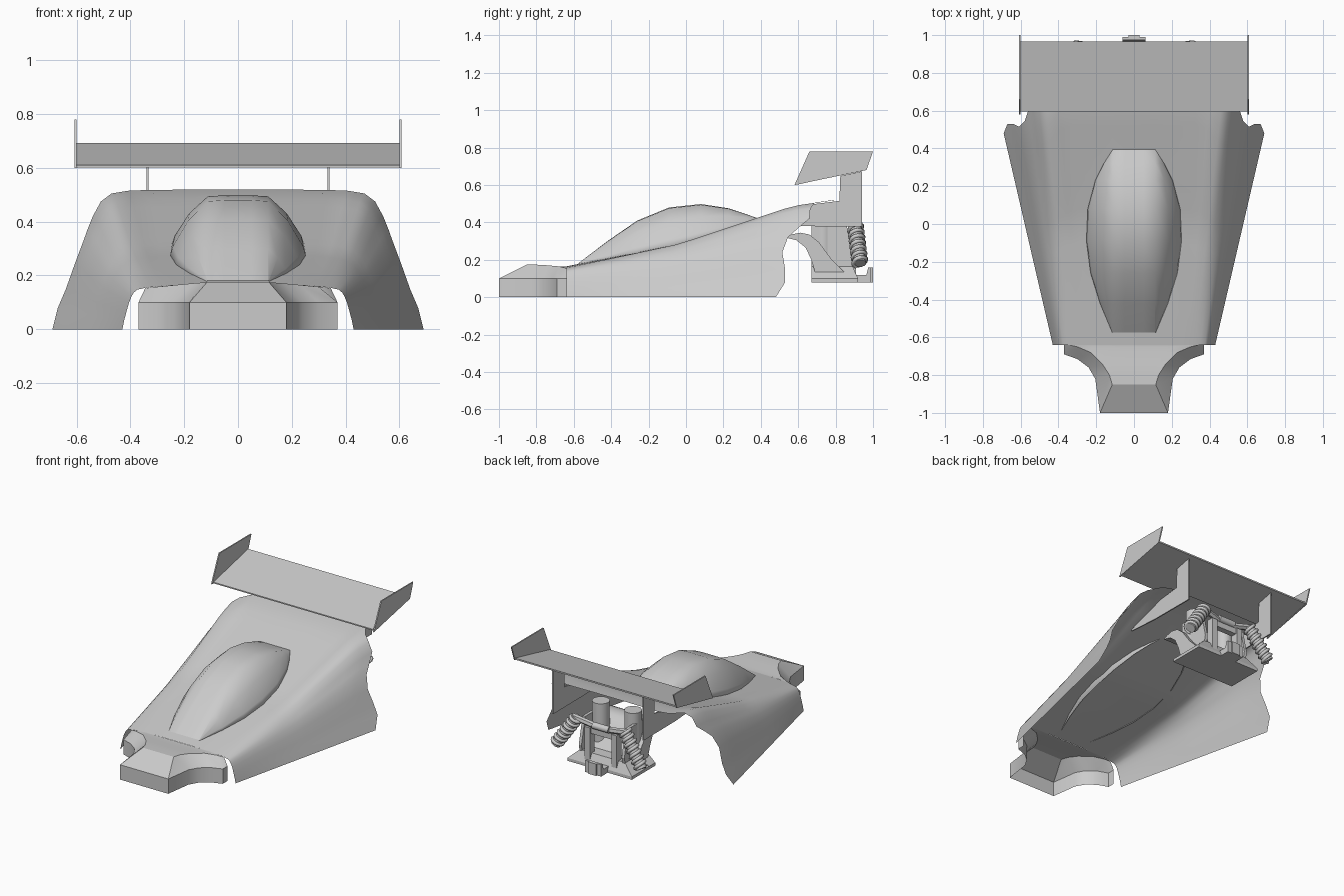
import bpy, bmesh, math
from mathutils import Vector

cube = bpy.data.objects.get("Cube")
if cube:
    bpy.data.objects.remove(cube)

grey = bpy.data.materials.new("plain grey")
grey.use_nodes = True
COLOUR = (0.6, 0.6, 0.6, 1)
grey.diffuse_color = COLOUR
grey.node_tree.nodes["Principled BSDF"].inputs["Base Color"].default_value = COLOUR


def make(name, verts, faces, smooth=None):
    me = bpy.data.meshes.new(name)
    me.from_pydata(verts, [], faces)
    bm = bmesh.new()
    bm.from_mesh(me)
    bmesh.ops.remove_doubles(bm, verts=bm.verts, dist=1e-4)
    bmesh.ops.recalc_face_normals(bm, faces=bm.faces)
    bm.to_mesh(me)
    bm.free()
    me.materials.append(grey)
    ob = bpy.data.objects.new(name, me)
    bpy.context.collection.objects.link(ob)
    if smooth:
        bpy.ops.object.select_all(action='DESELECT')
        ob.select_set(True)
        bpy.context.view_layer.objects.active = ob
        bpy.ops.object.shade_smooth_by_angle(angle=math.radians(smooth))
    return ob


def loft(name, rows, smooth=None):
    """Quad grid through equal-length rows of points."""
    n = len(rows[0])
    faces = [(r * n + c, r * n + c + 1, (r + 1) * n + c + 1, (r + 1) * n + c)
             for r in range(len(rows) - 1) for c in range(n - 1)]
    return make(name, [p for row in rows for p in row], faces, smooth)


def both(half):
    """Mirror a row that runs from the left edge to the middle."""
    return half + [(-x, y, z) for x, y, z in reversed(half)]


def plate(name, outline, x0, x1, smooth=None):
    """Side outline (y, z) extruded from x0 to x1."""
    n = len(outline)
    verts = [(x, y, z) for x in (x0, x1) for y, z in outline]
    faces = [tuple(range(n)), tuple(range(n, 2 * n))]
    faces += [(i, (i + 1) % n, n + (i + 1) % n, n + i) for i in range(n)]
    return make(name, verts, faces, smooth)


def box(name, x0, x1, y0, y1, z0, z1):
    return plate(name, [(y0, z0), (y1, z0), (y1, z1), (y0, z1)], x0, x1)


def rod(name, a, b, r, sides=12):
    a, b = Vector(a), Vector(b)
    d = (b - a).normalized()
    u = d.orthogonal().normalized()
    v = d.cross(u)
    ring = [u * math.cos(k * math.tau / sides) * r + v * math.sin(k * math.tau / sides) * r
            for k in range(sides)]
    faces = [(k, (k + 1) % sides, sides + (k + 1) % sides, sides + k) for k in range(sides)]
    faces += [tuple(range(sides)), tuple(range(sides, 2 * sides))]
    return make(name, [a + p for p in ring] + [b + p for p in ring], faces, 40)


def lerp(table, t):
    for (a, p), (b, q) in zip(table, table[1:]):
        if t <= b:
            return p + (q - p) * max(0, t - a) / (b - a)
    return table[-1][1]


# Body shell: front arch drawn out to the rear edge
FRONT, REAR = -0.64, 0.79
front_arch = [(.43, 0), (.424, .03), (.415, .065), (.405, .1), (.396, .122), (.387, .137),
              (.375, .147), (.35, .153), (.32, .157), (.285, .16), (.25, .163), (.115, .165)]
rear_edge = [(.69, .48, 0), (.67, .53, .08), (.64, .53, .15), (.608, .515, .24),
             (.578, .545, .32), (.56, .6, .37), (.54, .66, .42), (.51, .665, .475),
             (.47, .69, .505), (.41, .77, .515), (.34, REAR, .518), (.115, REAR, .52)]
rise = [(0, 0), (.2, .16), (.45, .365), (.73, .72), (.91, .95), (1, 1)]


def body_z(y):
    return .165 + .355 * lerp(rise, (y - FRONT) / (REAR - FRONT))


rows = []
for k in range(17):
    t = k / 16
    rows.append(both([(fx + (rx - fx) * t, FRONT + (ry - FRONT) * t,
                       fz + (rz - fz) * lerp(rise, t))
                      for (fx, fz), (rx, ry, rz) in zip(front_arch, rear_edge)]))
loft("body_shell", rows, 70)

# Canopy bubble, its rim dipping just through the shell
canopy = [(-.575, .115, .182), (-.42, .18, .3), (-.26, .23, .41), (-.09, .252, .48),
          (.08, .245, .498), (.23, .205, .475), (.32, .16, .445), (.395, .112, .418)]
rows = []
for y, w, top in canopy:
    base = body_z(y)
    h, s = max(0, top - base), w - .112
    rows.append(both([(w - s * .15, y, base - .2 * s), (w, y, base),
                      (.112 + s * .93, y, base + h * .16), (.112 + s * .52, y, base + h * .63),
                      (.112, y, base + h * .98), (.05, y, base + h)]))
loft("canopy", rows, 60)

# Hollow nose: wall, bevel and top deck
wall = [(.37, -.64), (.37, -.69), (.3, -.715), (.24, -.76), (.205, -.82), (.18, -1)]
deck = [(.345, -.64, .153), (.3, -.65, .158), (.23, -.68, .165), (.165, -.745, .171),
        (.13, -.8, .174), (.115, -.85, .175)]
low = both([(x, y, 0) for x, y in wall])
high = both([(x, y, .1) for x, y in wall])
loft("nose_wall", [low, high], 40)
loft("nose_bevel", [high, both(deck)], 25)
loft("nose_deck", [both([(x, y, z), (x * .72, y, max(z, .164))]) for x, y, z in deck], 40)

# Rear wing, end plates and pylons
plate("wing", [(.595, .602), (.595, .61), (.965, .693), (.965, .683)], -.6, .6)
for side, s in (("left", 1), ("right", -1)):
    plate(side + "_end_plate", [(.58, .6), (.66, .78), (1, .78), (.965, .68)], s * .6, s * .608)
    plate(side + "_pylon", [(.38, .395), (.6, .38), (.94, .378), (.94, .673), (.825, .648),
                            (.82, .515), (.66, .495), (.56, .46), (.38, .405)], s * .332, s * .34)

# Gearbox tray with sloping sides, tow hook and bell housing
ring = [(.24, .67), (.24, .92), (-.24, .92), (-.24, .67)]
tray = [(x, y, .08) for x, y in ring] + [(x, y, .1) for x, y in ring]
tray += [(x * .7, min(y, .89), .165) for x, y in ring]
make("gearbox_tray", tray, [(0, 1, 2, 3), (8, 9, 10, 11)] +
     [(r + k, r + (k + 1) % 4, r + 4 + (k + 1) % 4, r + 4 + k) for r in (0, 4) for k in range(4)])
plate("tow_hook", [(.9, .08), (.99, .08), (.99, .16), (.975, .16), (.965, .12), (.9, .12)],
      -.06, .06)
box("hook_lip", -.03, .03, .985, 1, .08, .16)
plate("bell_housing", [(.53, .32), (.56, .335), (.61, .345), (.66, .335), (.71, .295),
                       (.78, .2), (.88, .1), (.7, .1), (.67, .2), (.64, .265), (.59, .305)],
      -.2, .2, 40)
box("rear_crossbar", -.12, .12, .86, .9, .3, .34)
rod("rocker_shaft", (-.06, .9, .36), (.06, .9, .36), .022)

# Housings, struts and coil springs on each side
for side, s in (("left", 1), ("right", -1)):
    rod(side + "_housing", (s * .12, .735, .12), (s * .12, .735, .45), .055, 16)
    plate(side + "_side_wall", [(.67, .1), (.67, .38), (.86, .38), (.9, .2), (.88, .1)],
          s * .15, s * .17)
    box(side + "_rear_post", s * .08, s * .12, .86, .91, .12, .34)
    rod(side + "_rocker", (s * .06, .89, .355), (s * .2, .91, .385), .02, 6)
    top, foot = Vector((s * .18, .905, .385)), Vector((s * .32, .93, .18))
    rod(side + "_damper", top, foot, .034)
    axis = (foot - top).normalized()
    u = axis.orthogonal().normalized()
    v = axis.cross(u)
    cu = bpy.data.curves.new(side + "_spring", 'CURVE')
    cu.dimensions, cu.bevel_depth, cu.bevel_resolution = '3D', .011, 1
    turns, steps = 7, 12
    sp = cu.splines.new('POLY')
    sp.points.add(turns * steps)
    for k, p in enumerate(sp.points):
        a = k * math.tau / steps
        q = top.lerp(foot, k / (turns * steps)) + (u * math.cos(a) + v * math.sin(a)) * .036
        p.co = (*q, 1)
    cu.materials.append(grey)
    bpy.context.collection.objects.link(bpy.data.objects.new(side + "_spring", cu))
